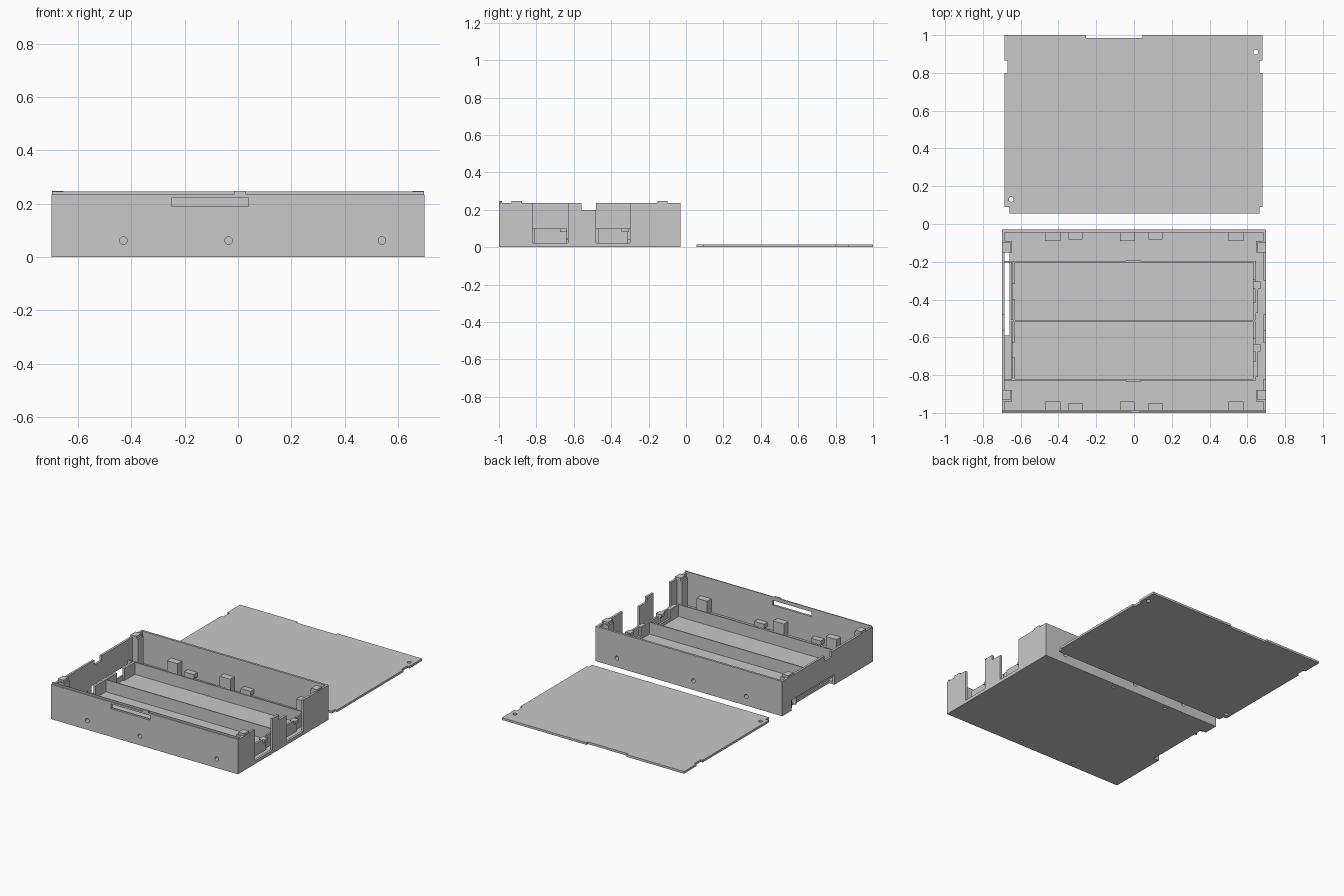
import bpy, bmesh, math
from mathutils import Matrix, Vector

if "Cube" in bpy.data.objects:
    bpy.data.objects.remove(bpy.data.objects["Cube"])

grey = bpy.data.materials.new("plain grey")
grey.diffuse_color = (0.585, 0.585, 0.585, 1)
grey.use_nodes = True
grey.node_tree.nodes["Principled BSDF"].inputs["Base Color"].default_value = grey.diffuse_color


def add_box(bm, x0, x1, y0, y1, z0, z1):
    m = Matrix.Translation(((x0 + x1) / 2, (y0 + y1) / 2, (z0 + z1) / 2))
    bmesh.ops.create_cube(bm, size=1, matrix=m @ Matrix.Diagonal((x1 - x0, y1 - y0, z1 - z0, 1)))


def add_rod(bm, centre, radius, length, axis):
    turn = Matrix.Rotation(math.pi / 2, 4, 'X') if axis == 'Y' else Matrix.Identity(4)
    bmesh.ops.create_cone(bm, cap_ends=True, segments=24, radius1=radius, radius2=radius,
                          depth=length, matrix=Matrix.Translation(Vector(centre)) @ turn)


def finish(name, bm):
    me = bpy.data.meshes.new(name)
    bm.to_mesh(me)
    bm.free()
    me.materials.append(grey)
    ob = bpy.data.objects.new(name, me)
    bpy.context.collection.objects.link(ob)
    return ob


def boxes(name, *dims):
    bm = bmesh.new()
    for d in dims:
        add_box(bm, *d)
    return finish(name, bm)


def cut(ob, add, *args):
    """Subtract one primitive and bake the result."""
    bm = bmesh.new()
    add(bm, *args)
    cutter = finish("cutter", bm)
    cutter.hide_render = True
    mod = ob.modifiers.new("cut", 'BOOLEAN')
    mod.operation, mod.object, mod.solver = 'DIFFERENCE', cutter, 'EXACT'
    bpy.context.view_layer.update()
    dg = bpy.context.evaluated_depsgraph_get()
    me = bpy.data.meshes.new_from_object(ob.evaluated_get(dg))
    ob.modifiers.clear()
    ob.data = me
    bpy.data.objects.remove(cutter)


X, F, B = 0.70, -1.0, -0.03          # half width, front and back of the case
TOP, FLOOR, WALL = 0.235, 0.018, 0.015
MID = (F + B) / 2
SCREWS = (-0.43, -0.035, 0.54)
CLIPS = (-0.31, 0.115)

# Open case: solid block hollowed out
case = boxes("case_shell", (-X, X, F, B, 0, TOP))
cut(case, add_box, -X + WALL, X - WALL, F + WALL, B - WALL, FLOOR, 0.4)

# Wall openings: right bays, small top dips, lower left recess, front slot
for d in ((0.67, 0.75, -0.82, -0.63, 0.022, 0.4), (0.67, 0.75, -0.48, -0.30, 0.022, 0.41),
          (0.66, 0.76, -0.56, -0.47, 0.20, 0.42), (-0.75, -0.67, -0.56, -0.48, 0.20, 0.4),
          (-0.75, -0.66, -0.59, -0.13, -0.1, 0.07), (-0.25, 0.04, -1.1, -0.97, 0.19, 0.222)):
    cut(case, add_box, *d)

# Screw holes in the long walls and clip holes in the floor
for y in (F, B):
    for x in SCREWS:
        cut(case, add_rod, (x, y, 0.062), 0.014, 0.07, 'Y')
for y in (F + 0.035, B - 0.035):
    for x in CLIPS:
        cut(case, add_box, x - 0.014, x + 0.014, y - 0.008, y + 0.008, -0.05, 0.05)

# Raised lip and catch on the front wall
boxes("front_lip", (-X + 0.002, X - 0.002, F + 0.008, F + WALL, TOP - 0.003, 0.246))
boxes("front_catch", (-0.015, 0.03, F, F + WALL, 0.224, 0.248))

# Screw bosses and lower clip blocks, mirrored front to back
for side, wall, s in (("front", F + WALL, 1), ("back", B - WALL, -1)):
    y0, y1 = sorted((wall, wall + s * 0.045))
    for x in SCREWS:
        boss = boxes(side + "_screw_boss", (x - 0.04, x + 0.04, y0, y1, FLOOR - 0.002, 0.11))
        cut(boss, add_rod, (x, wall, 0.062), 0.014, 0.05, 'Y')
    y0, y1 = sorted((wall, wall + s * 0.038))
    for x in CLIPS:
        boxes(side + "_clip_block", (x - 0.037, x + 0.037, y0, y1, 0.035, 0.065))

# Corner posts with lid tabs
for sx in (-1, 1):
    for sy in (-1, 1):
        y = MID + sy * 0.39
        y0, y1 = sorted((MID + sy * 0.365, MID + sy * 0.425))
        x0, x1 = sorted((sx * 0.645, sx * 0.69))
        boxes("corner_post", (x0, x1, y0, y1, 0.01, 0.232))
        x0, x1 = sorted((sx * 0.655, sx * 0.698))
        boxes("lid_tab", (x0, x1, y - 0.027, y + 0.027, 0.228, 0.248))

# Cell tray: long rails, centre divider
boxes("tray_rails", (-0.685, 0.645, -0.205, -0.197, 0.01, 0.10),
      (-0.685, 0.645, -0.828, -0.82, 0.01, 0.10))
boxes("tray_divider", (-0.64, 0.64, -0.515, -0.508, 0.01, 0.10))
boxes("rail_nubs", (-0.04, 0.035, -0.197, -0.19, 0.01, 0.10),
      (-0.04, 0.035, -0.836, -0.828, 0.01, 0.10))

# Tray ends with contact slots
for y0, y1 in ((-0.82, -0.515), (-0.508, -0.205)):
    c = (y0 + y1) / 2
    boxes("left_tray_end", (-0.645, -0.63, y0, c - 0.04, 0.01, 0.10),
          (-0.645, -0.63, c + 0.04, y1, 0.01, 0.10),
          (-0.65, -0.64, y0, y1, 0.01, 0.05))
    boxes("right_tray_end", (0.63, 0.643, y0, y1, 0.01, 0.04),
          (0.63, 0.643, y0, c - 0.06, 0.01, 0.10),
          (0.63, 0.643, c + 0.06, y1, 0.01, 0.10))
for y0, y1 in ((-0.81, -0.64), (-0.47, -0.31)):
    boxes("contact_plate", (0.643, 0.657, y0, y1, 0.01, 0.10))
    boxes("contact_hook", (0.63, 0.67, y1 - 0.035, y1 + 0.005, 0.08, 0.10))

# Lid: notched outline extruded, lying behind the case
outline = [(-0.66, 0.055), (0.665, 0.055), (0.665, 0.09), (0.68, 0.09), (0.68, 0.80),
           (0.665, 0.80), (0.665, 0.865), (0.68, 0.865), (0.68, 1.0), (0.045, 1.0),
           (0.045, 0.985), (-0.255, 0.985), (-0.255, 1.0), (-0.685, 1.0), (-0.685, 0.865),
           (-0.67, 0.865), (-0.67, 0.80), (-0.685, 0.80), (-0.685, 0.09), (-0.66, 0.09)]
bm = bmesh.new()
face = bm.faces.new([bm.verts.new((x, y, 0)) for x, y in outline])
ext = bmesh.ops.extrude_face_region(bm, geom=[face])
bmesh.ops.translate(bm, vec=(0, 0, 0.015), verts=[v for v in ext["geom"] if isinstance(v, bmesh.types.BMVert)])
bmesh.ops.recalc_face_normals(bm, faces=bm.faces)
lid = finish("lid", bm)
for x, y in ((0.645, 0.91), (-0.65, 0.13)):
    cut(lid, add_rod, (x, y, 0), 0.013, 0.1, 'Z')
